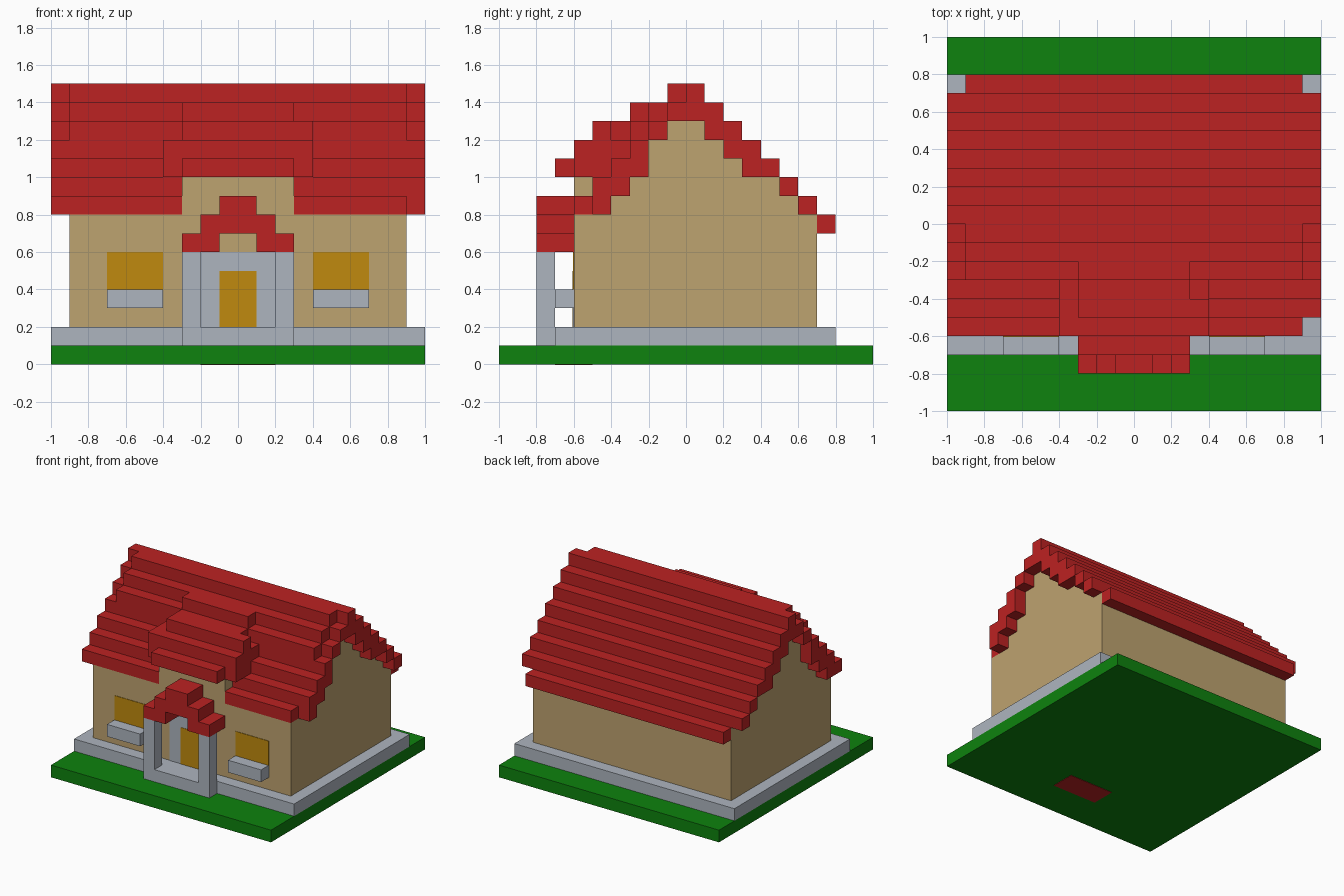
import bpy, bmesh
from mathutils import Matrix, Vector

cube = bpy.data.objects.get("Cube")
if cube:
    bpy.data.objects.remove(cube, do_unlink=True)


def material(name, rgb):
    lin = [((c / 255 + 0.055) / 1.055) ** 2.4 if c > 10 else c / 255 / 12.92 for c in rgb]
    m = bpy.data.materials.new(name)
    m.use_nodes = True
    m.diffuse_color = (*lin, 1)
    m.node_tree.nodes["Principled BSDF"].inputs["Base Color"].default_value = (*lin, 1)
    return m


GREEN = material("grass green", (14, 130, 14))
GREY = material("stone grey", (174, 181, 191))
TAN = material("wall tan", (190, 163, 112))
RED = material("roof red", (188, 34, 34))
AMBER = material("amber", (192, 138, 14))


def finish(name, bm, mat):
    mesh = bpy.data.meshes.new(name)
    bm.to_mesh(mesh)
    bm.free()
    mesh.materials.append(mat)
    obj = bpy.data.objects.new(name, mesh)
    bpy.context.collection.objects.link(obj)
    return obj


def blocks(name, mat, *boxes):
    """One object from boxes given as (x0, x1, y0, y1, z0, z1)."""
    bm = bmesh.new()
    for x0, x1, y0, y1, z0, z1 in boxes:
        mid = Vector((x0 + x1, y0 + y1, z0 + z1)) / 2
        size = Matrix.Diagonal((x1 - x0, y1 - y0, z1 - z0, 1))
        bmesh.ops.create_cube(bm, size=1, matrix=Matrix.Translation(mid) @ size)
    return finish(name, bm, mat)


def both(x0, x1, *rest):
    """A box and its mirror image across x = 0."""
    return [(x0, x1, *rest), (-x1, -x0, *rest)]


# Ground, foundation and porch floor
blocks("lawn", GREEN, (-1, 1, -1, 1, 0, 0.1))
blocks("lawn_underside_plate", RED, (-0.2, 0.2, -0.7, -0.5, -0.003, 0.001))
blocks("foundation", GREY, (-1, 1, -0.7, 0.8, 0.1, 0.2))
blocks("porch_floor", GREY, (-0.3, 0.3, -0.8, -0.7, 0.1, 0.2))

# House walls: stepped gable profile extruded along x
steps = [(0.2, 0.8, -0.6, 0.7), (0.8, 0.9, -0.4, 0.6), (0.9, 1.0, -0.3, 0.5),
         (1.0, 1.1, -0.2, 0.3), (1.1, 1.2, -0.2, 0.2), (1.2, 1.3, -0.1, 0.1)]
profile = []
for z0, z1, front, back in steps:
    profile += [(back, z0), (back, z1)]
for z0, z1, front, back in reversed(steps):
    profile += [(front, z1), (front, z0)]
profile = [p for i, p in enumerate(profile) if p != profile[i - 1]]
bm = bmesh.new()
side = bm.faces.new([bm.verts.new((-0.9, y, z)) for y, z in profile])
ext = bmesh.ops.extrude_face_region(bm, geom=[side])
bmesh.ops.translate(bm, vec=(1.8, 0, 0),
                    verts=[g for g in ext["geom"] if isinstance(g, bmesh.types.BMVert)])
bmesh.ops.recalc_face_normals(bm, faces=bm.faces)
finish("house_walls", bm, TAN)
blocks("dormer_wall", TAN, (-0.3, 0.3, -0.6, -0.3, 0.8, 1.0))

# Back roof courses
back_rows = [(0.6, 0.7, 0.8), (0.5, 0.6, 0.9), (0.3, 0.5, 1.0), (0.2, 0.4, 1.1), (0.1, 0.3, 1.2)]
blocks("back_roof", RED, (-0.9, 0.9, 0.7, 0.8, 0.7, 0.8),
       *[(-1, 1, y0, y1, z, z + 0.1) for y0, y1, z in back_rows])

# Front roof courses, the lowest two interrupted by the dormer
blocks("front_roof", RED,
       (-1, -0.3, -0.6, -0.4, 0.8, 0.9),
       (0.3, 0.9, -0.6, -0.4, 0.8, 0.9),
       (0.9, 1, -0.5, -0.4, 0.8, 0.9),
       *both(0.3, 1, -0.5, -0.3, 0.9, 1.0),
       (-1, 1, -0.4, -0.2, 1.0, 1.1),
       (-1, 1, -0.3, -0.2, 1.1, 1.2))

# Upper courses and ridge, set back at the gable ends
top_boxes = []
for y0, y1, z in [(-0.3, -0.1, 1.2), (-0.2, 0.2, 1.3), (-0.1, 0.1, 1.4)]:
    top_boxes.append((-0.9, 0.9, y0, y1, z, z + 0.1))
    top_boxes += both(0.9, 1, y0 + 0.1, y1, z, z + 0.1)
blocks("roof_ridge", RED, *top_boxes)

# Dormer roof with side cheeks
blocks("dormer_roof", RED,
       (-0.3, 0.3, -0.7, -0.4, 1.0, 1.1),
       (-0.3, 0.3, -0.6, -0.3, 1.1, 1.2),
       (-0.3, 0.3, -0.5, -0.3, 1.2, 1.3),
       (-0.3, 0.3, -0.3, -0.2, 1.3, 1.4),
       *both(0.3, 0.4, -0.6, -0.3, 1.0, 1.2),
       (0.3, 0.4, -0.5, -0.4, 1.2, 1.3))

# Porch
blocks("porch_posts", GREY, *both(0.2, 0.3, -0.8, -0.7, 0.2, 0.6))
blocks("porch_roof", RED,
       *both(0.1, 0.3, -0.8, -0.6, 0.6, 0.7),
       (-0.2, 0.2, -0.8, -0.6, 0.7, 0.8),
       (-0.1, 0.1, -0.8, -0.6, 0.8, 0.9))

# Door, surround, windows and sills
blocks("door_surround", GREY, (-0.2, 0.2, -0.603, -0.598, 0.2, 0.6))
blocks("door", AMBER, (-0.1, 0.1, -0.606, -0.6, 0.2, 0.5))
blocks("windows", AMBER, *both(0.4, 0.7, -0.604, -0.598, 0.4, 0.6))
blocks("window_sills", GREY, *both(0.4, 0.7, -0.7, -0.6, 0.3, 0.4))
